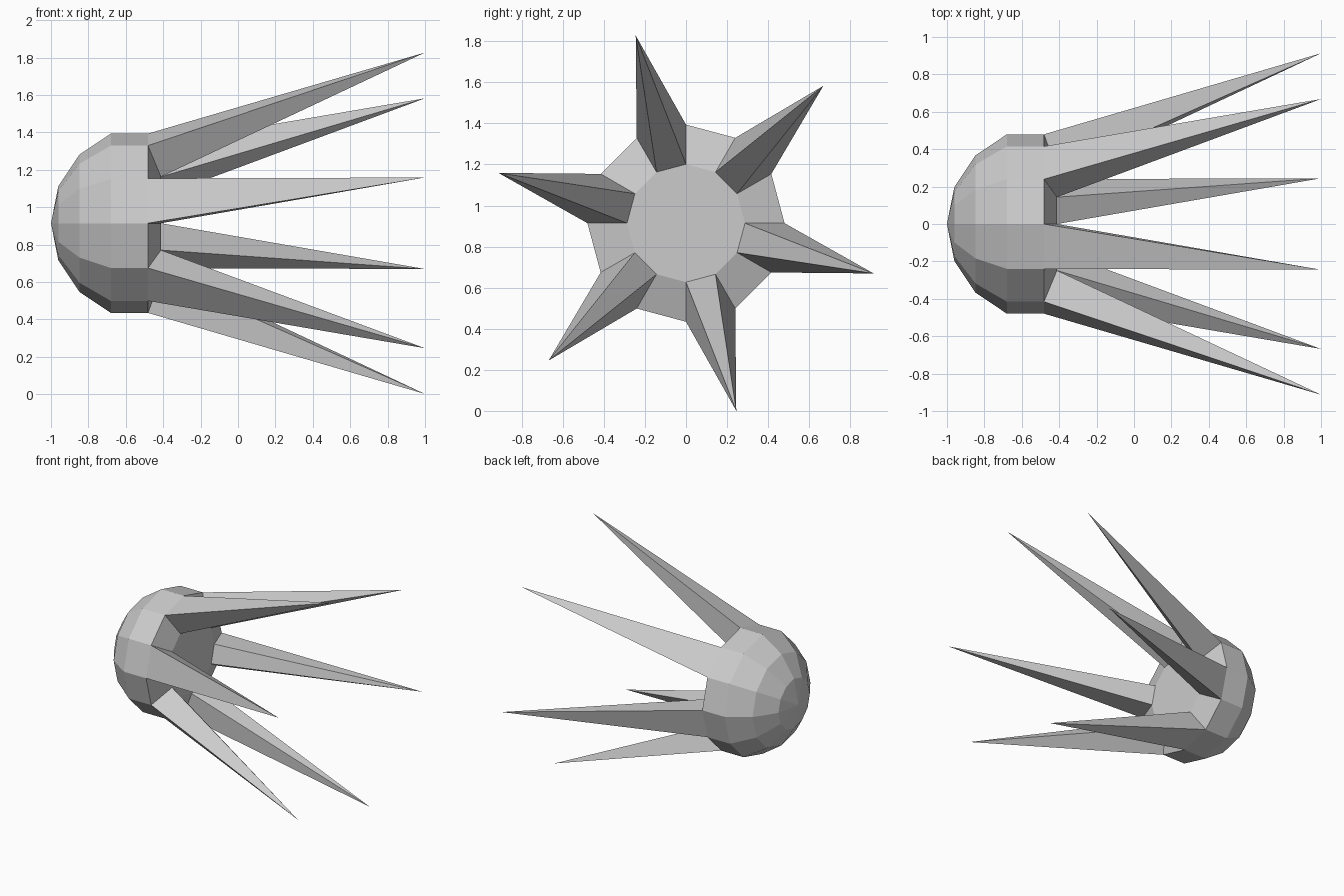
import bpy, bmesh
from math import sin, cos, pi
from mathutils import Vector

cube = bpy.data.objects.get("Cube")
if cube:
    bpy.data.objects.remove(cube, do_unlink=True)

SIDES = 12
AXIS_Z = 0.914      # height of the long axis
RIM_X = -0.481      # where the dome ends
DOME_R = 0.519
TIP_R = 0.945       # distance of spike tips from the axis

grey = bpy.data.materials.new("light_grey")
grey.use_nodes = True
grey.diffuse_color = (0.6, 0.6, 0.6, 1)
bsdf = next(n for n in grey.node_tree.nodes if n.type == 'BSDF_PRINCIPLED')
bsdf.inputs["Base Color"].default_value = (0.6, 0.6, 0.6, 1)


def around(x, r, step):
    """Point on a circle about the long axis, step in side units."""
    a = 2 * pi * step / SIDES
    return Vector((x, r * cos(a), AXIS_Z + r * sin(a)))


bm = bmesh.new()

# Dome rings, straight band and raised end cap
profile = [(RIM_X - DOME_R * cos(i * pi / 8), DOME_R * sin(i * pi / 8)) for i in (1, 2, 3)]
profile += [(RIM_X, profile[-1][1]), (-0.412, 0.287)]
rings = [[bm.verts.new(around(x, r, k)) for k in range(SIDES)] for x, r in profile]

pole = bm.verts.new((-1, 0, AXIS_Z))
for k in range(SIDES):
    bm.faces.new((pole, rings[0][k], rings[0][(k + 1) % SIDES]))
bm.faces.new(rings[-1])

# Join the rings, keeping every other bevel face as a spike base
spike_bases = {}
for i in range(len(rings) - 1):
    a, b = rings[i], rings[i + 1]
    for k in range(SIDES):
        n = (k + 1) % SIDES
        face = bm.faces.new((a[k], b[k], b[n], a[n]))
        if i == len(rings) - 2 and k % 2:
            spike_bases[k] = face

# Spikes: poke each base and pull its centre out to the tip
for k, face in spike_bases.items():
    tip = bmesh.ops.poke(bm, faces=[face])["verts"][0]
    tip.co = around(1, TIP_R, k + 0.5)

bmesh.ops.recalc_face_normals(bm, faces=bm.faces[:])
mesh = bpy.data.meshes.new("spiked_dome")
bm.to_mesh(mesh)
bm.free()
mesh.materials.append(grey)
bpy.context.collection.objects.link(bpy.data.objects.new("spiked_dome", mesh))
